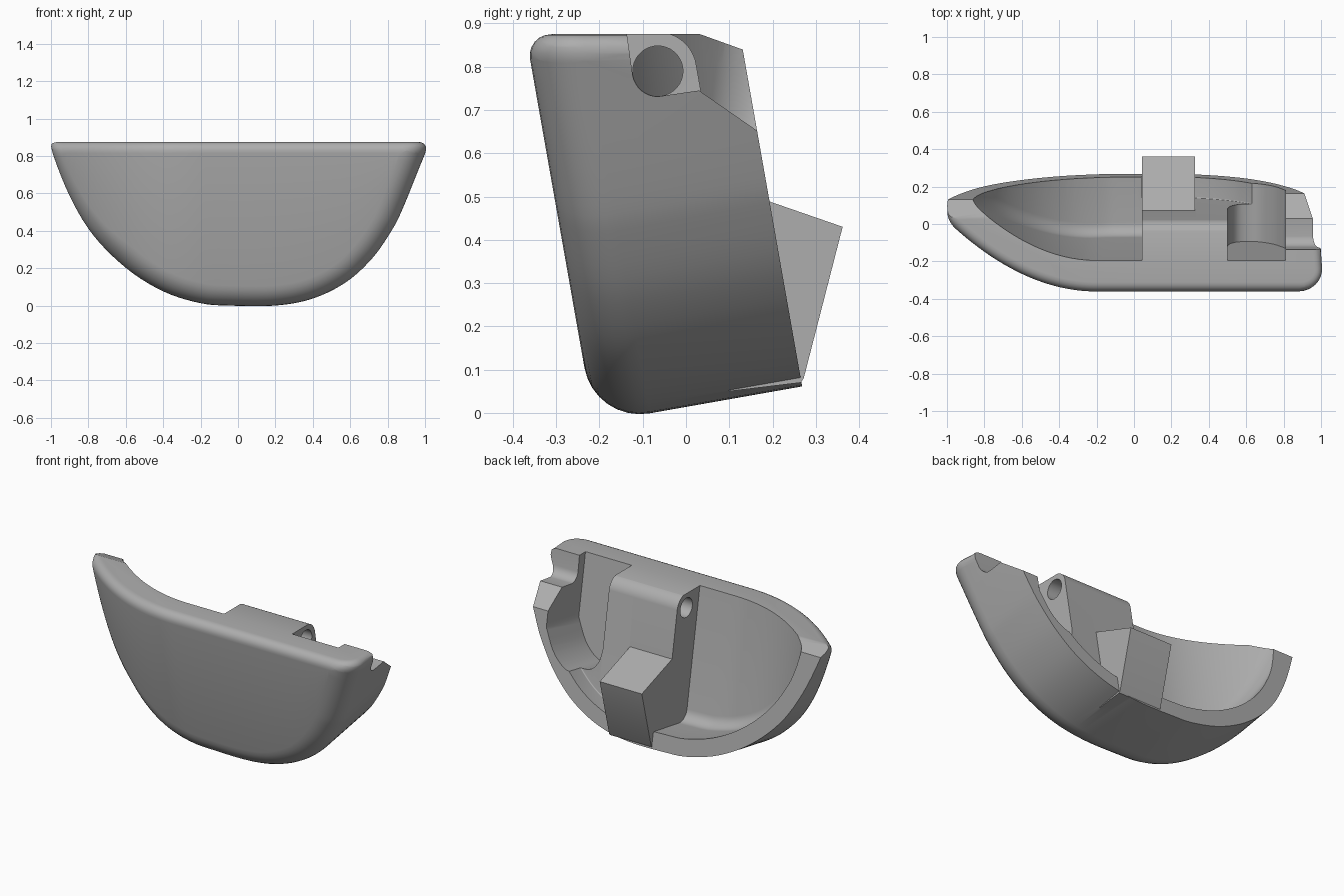
import bpy, bmesh
from math import sin, cos, radians, sqrt
from mathutils import Vector

if "Cube" in bpy.data.objects:
    bpy.data.objects.remove(bpy.data.objects["Cube"], do_unlink=True)

TILT = radians(10)
TOP = 0.875
BACK = 0.275
AXIS_Y, AXIS_Z = -0.065, 0.79

grey = bpy.data.materials.new("plain_grey")
grey.use_nodes = True
grey.diffuse_color = (0.42, 0.42, 0.42, 1)
grey.node_tree.nodes["Principled BSDF"].inputs["Base Color"].default_value = (0.42, 0.42, 0.42, 1)


def tilt(x, u, v):
    """Tilted frame: u is depth, v is height along the leaning face."""
    return Vector((x, u * cos(TILT) - v * sin(TILT), u * sin(TILT) + v * cos(TILT)))


def smooth_curve(pts, steps=5):
    p = [Vector(q) for q in pts]
    p = [p[0] * 2 - p[1]] + p + [p[-1] * 2 - p[-2]]
    out = []
    for a, b, c, d in zip(p, p[1:], p[2:], p[3:]):
        for i in range(steps):
            t = i / steps
            out.append(0.5 * (2 * b + (c - a) * t + (2 * a - 5 * b + 4 * c - d) * t * t
                              + (3 * b - a - 3 * c + d) * t ** 3))
    return out + [p[-2]]


OUTLINE = smooth_curve([(-1.04, 1.0), (-1, .82), (-.9, .57), (-.775, .37), (-.6, .205), (-.4, .09),
                        (-.2, .03), (-.05, .017), (.2, .017), (.4, .055), (.58, .145), (.72, .275),
                        (.82, .42), (.88, .54), (1.0, .84), (1.065, 1.0)])


def cup(inset, radius, base, bend, back):
    """Bowl-shaped solid, open above, with a rounded front edge and a front bent back at one end."""
    bm = bmesh.new()

    def face(x):
        return base + bend * max(0, -0.2 - x) ** 2

    cols = []
    n = len(OUTLINE)
    for i, p in enumerate(OUTLINE):
        d = (OUTLINE[min(i + 1, n - 1)] - OUTLINE[max(i - 1, 0)]).normalized()
        normal = Vector((-d.y, d.x))
        r = max(0.005, min(radius, 0.35 * (back - face(p.x))))
        q = p + normal * inset
        col = [tilt(q.x, back, 1.15), tilt(q.x, back, q.y)]
        for k in range(9):
            t = radians(90) * k / 8
            q = p + normal * (inset + r * (1 - cos(t)))
            col.append(tilt(q.x, min(back - 0.004, face(q.x) + r * (1 - sin(t))), q.y))
        col.append(tilt(q.x, min(back - 0.004, face(q.x)), 1.15))
        cols.append([bm.verts.new(c) for c in col])
    for a, b in zip(cols, cols[1:]):
        for k in range(len(a) - 1):
            bm.faces.new((a[k], a[k + 1], b[k + 1], b[k]))
    return bm


def slice_at(bm, co, no, clear=True):
    geom = bm.verts[:] + bm.edges[:] + bm.faces[:]
    bmesh.ops.bisect_plane(bm, geom=geom, plane_co=co, plane_no=no, clear_outer=clear)


def close(bm):
    bmesh.ops.holes_fill(bm, edges=[e for e in bm.edges if e.is_boundary], sides=0)


def finish(bm, name):
    bmesh.ops.recalc_face_normals(bm, faces=bm.faces[:])
    me = bpy.data.meshes.new(name)
    bm.to_mesh(me)
    bm.free()
    ob = bpy.data.objects.new(name, me)
    bpy.context.collection.objects.link(ob)
    return ob


def prism(name, pts, start, end, place):
    """Extrude a flat outline; place(point, depth) gives the position."""
    bm = bmesh.new()
    a = [bm.verts.new(place(p, start)) for p in pts]
    b = [bm.verts.new(place(p, end)) for p in pts]
    bm.faces.new(a)
    bm.faces.new(b[::-1])
    for i in range(len(pts)):
        j = (i + 1) % len(pts)
        bm.faces.new((a[i], b[i], b[j], a[j]))
    return finish(bm, name)


def along_x(p, d):
    return Vector((d, p[0], p[1]))


def along_depth(p, d):
    return tilt(p[0], d, p[1])


def arc(radius, first, last, steps):
    angles = [radians(first + (last - first) * i / steps) for i in range(steps + 1)]
    return [(AXIS_Y + radius * cos(a), AXIS_Z + radius * sin(a)) for a in angles]


def combine(body, tool, operation):
    mod = body.modifiers.new(tool.name, 'BOOLEAN')
    mod.object, mod.operation, mod.solver = tool, operation, 'EXACT'
    deps = bpy.context.evaluated_depsgraph_get()
    deps.update()
    me = bpy.data.meshes.new_from_object(body.evaluated_get(deps))
    body.modifiers.clear()
    body.data = me
    bpy.data.objects.remove(tool, do_unlink=True)


# Outer shell, with the upper rim rounded over
bm = cup(0, 0.13, -0.213, 0.58, BACK)
rim = 0.06
for k in range(7):
    slice_at(bm, (0, 0, TOP - rim + rim * sin(radians(15 * k))), (0, 0, 1), k == 6)
bm.normal_update()
moves = []
for v in bm.verts:
    h = v.co.z - (TOP - rim)
    u = v.co.y * cos(TILT) + v.co.z * sin(TILT)
    if h > 0.0005 and u < BACK - 0.003:
        n = Vector((v.normal.x, v.normal.y, 0)).normalized()
        if n.dot(v.co - Vector((0, 0.1, v.co.z))) < 0:
            n = -n
        room = min(1, (BACK - u) / 0.15)
        moves.append((v, n * room * (rim - sqrt(max(0, rim * rim - h * h)))))
for v, m in moves:
    v.co -= m
close(bm)
body = finish(bm, "curved_shell")

# Large hollow on one side of the pillar
bm = cup(0.1, 0.07, -0.04, 0.68, 0.6)
slice_at(bm, (0, 0, 0.95), (0, 0, 1))
close(bm)
slice_at(bm, (0.043, 0, 0), (1, 0, 0))
close(bm)
combine(body, finish(bm, "large_hollow"), 'DIFFERENCE')

# Shallow hollow behind the pillar
bm = cup(0.09, 0.006, 0.163, 0, 0.6)
slice_at(bm, (0, 0, 0.95), (0, 0, 1))
close(bm)
slice_at(bm, (0.81, 0, 0), (1, 0, 0))
close(bm)
slice_at(bm, (0.04, 0, 0), (-1, 0, 0))
close(bm)
combine(body, finish(bm, "shallow_hollow"), 'DIFFERENCE')

# Rounded pillar top
combine(body, prism("pillar_rounding", arc(0.09, 90, 10, 12) + [(.4, .84), (.4, .94), (AXIS_Y, .94)],
                    0.035, 0.812, along_x), 'DIFFERENCE')

# Deep slot beside the pillar
slot = smooth_curve([(.5, .45), (.515, .38), (.555, .325), (.62, .31), (.68, .33), (.75, .4), (.81, .52)], 4)
combine(body, prism("deep_slot", [(.5, 1.1)] + slot + [(.81, 1.1)], -0.04, 0.6, along_depth), 'DIFFERENCE')

# Notch and slope in the end wall, chamfer at the pointed tip
notch = [(-.147, .95)] + arc(0.059, 190, 270, 8) + [(.03, .745), (.16, .655), (.4, .49), (.4, .95)]
combine(body, prism("end_notch", notch, 0.795, 1.3, along_x), 'DIFFERENCE')
tip = [(.03, .876), (.13, .84), (.4, .745), (.4, .96), (.03, .96)]
combine(body, prism("tip_chamfer", tip, -1.3, -0.7, along_x), 'DIFFERENCE')

# Pin hole through the pillar
combine(body, prism("pin_hole", arc(0.058, 0, 350, 35), 0.0, 0.55, along_x), 'DIFFERENCE')

# Slanted block on the back of the pillar
block = [(.03, .545), (.362, .43), (.272, .08), (.265, .07), (.1, .05)]
combine(body, prism("slanted_block", block, 0.043, 0.325, along_x), 'UNION')

body.data.materials.clear()
body.data.materials.append(grey)
for f in body.data.polygons:
    f.material_index = 0
bpy.ops.object.select_all(action='DESELECT')
body.select_set(True)
bpy.context.view_layer.objects.active = body
bpy.ops.object.shade_smooth_by_angle(angle=radians(28))
